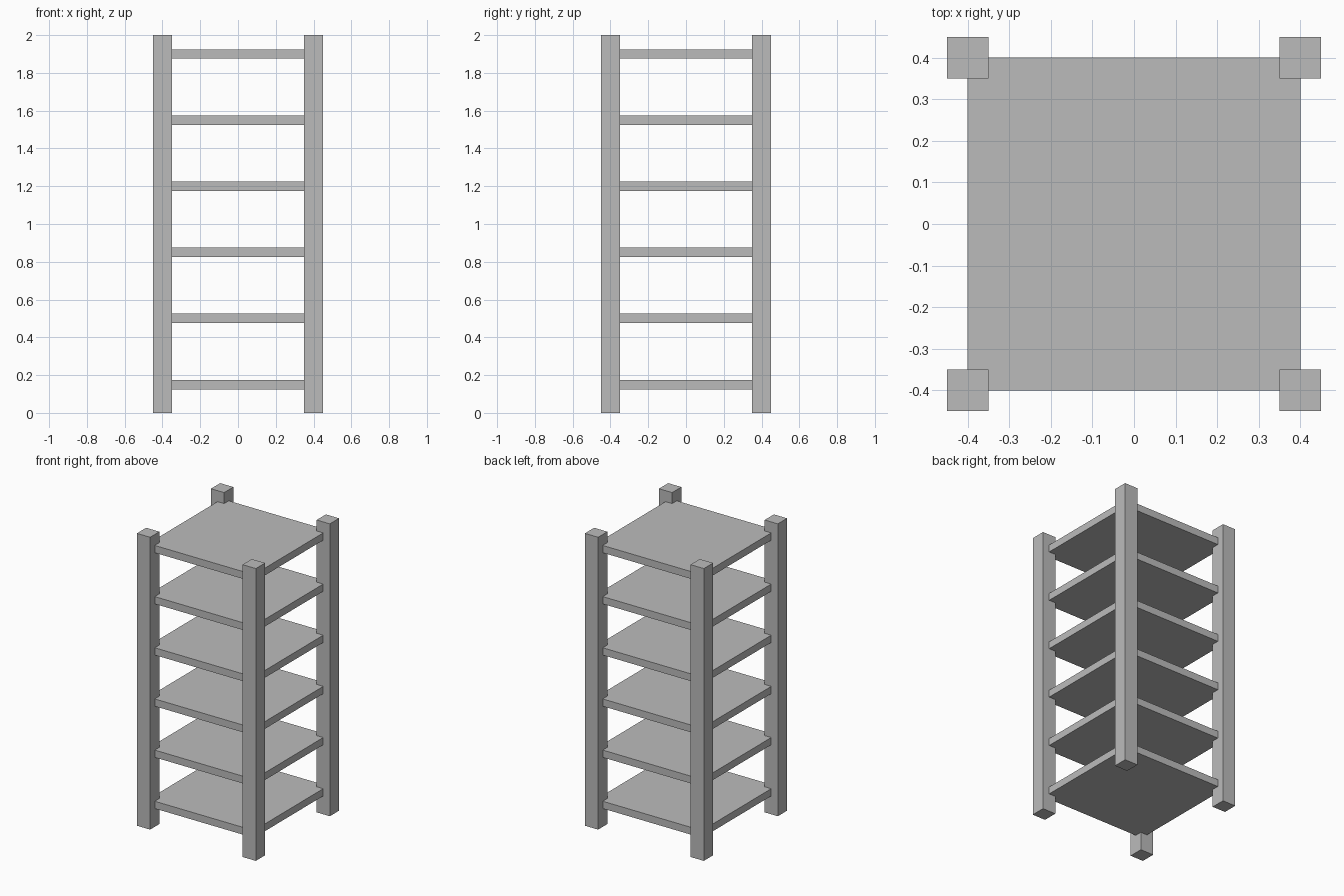
import bpy

cube = bpy.data.objects.get("Cube")
if cube:
    bpy.data.objects.remove(cube, do_unlink=True)

# Single plain grey
GREY = (0.5, 0.5, 0.5, 1.0)
grey = bpy.data.materials.new("plain_grey")
grey.use_nodes = True
grey.diffuse_color = GREY
grey.node_tree.nodes["Principled BSDF"].inputs["Base Color"].default_value = GREY


def box(name, centre, size):
    bpy.ops.mesh.primitive_cube_add(size=1, location=centre)
    obj = bpy.context.object
    obj.name = name
    obj.scale = size
    bpy.ops.object.transform_apply(location=False, rotation=False, scale=True)
    obj.data.materials.append(grey)
    return obj


HEIGHT, POST, SPREAD = 2.0, 0.1, 0.4
SHELVES, SPACING, THICK, LOWEST = 6, 0.35, 0.05, 0.15

# Corner posts
for y, depth in ((-SPREAD, "front"), (SPREAD, "back")):
    for x, side in ((-SPREAD, "right"), (SPREAD, "left")):
        box(f"{depth}_{side}_post", (x, y, HEIGHT / 2), (POST, POST, HEIGHT))

# Shelves, reaching to the middle of each post
for i in range(SHELVES):
    box(f"shelf_{i + 1}", (0, 0, LOWEST + i * SPACING),
        (2 * SPREAD, 2 * SPREAD, THICK))
